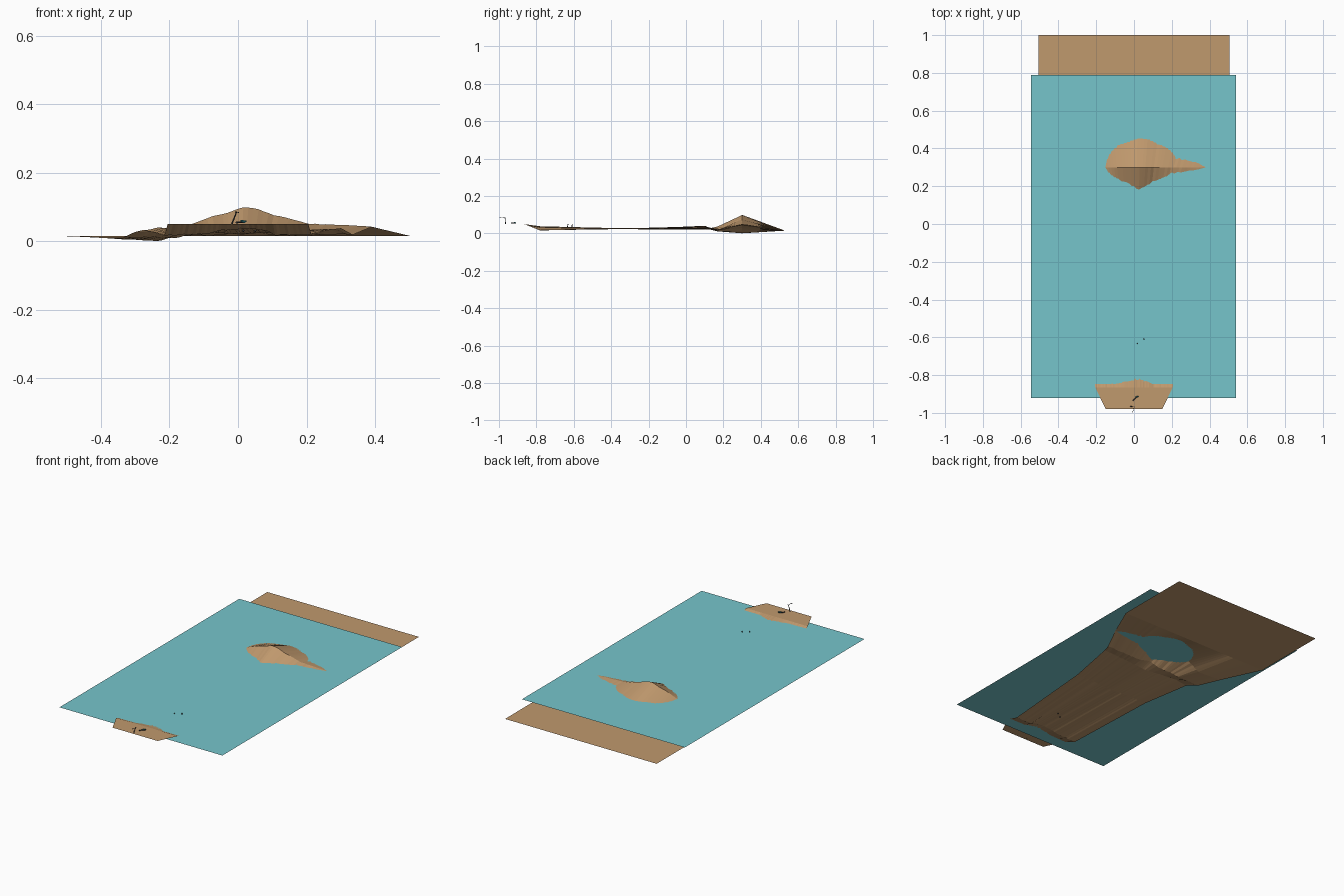
import bpy, bmesh, math, random
from mathutils import Vector

if "Cube" in bpy.data.objects:
    bpy.data.objects.remove(bpy.data.objects["Cube"])
random.seed(4)

def material(name, col):
    m = bpy.data.materials.new(name)
    m.diffuse_color = (*col, 1)
    m.use_nodes = True
    m.node_tree.nodes["Principled BSDF"].inputs["Base Color"].default_value = m.diffuse_color
    return m

SAND = material("sand", (0.53, 0.32, 0.155))
WATER = material("water", (0.18, 0.56, 0.60))
DARK = material("dark_wood", (0.04, 0.045, 0.05))
TEAL = material("deep_teal", (0.03, 0.22, 0.25))

def finish(name, bm, mat):
    me = bpy.data.meshes.new(name)
    bm.to_mesh(me)
    bm.free()
    me.materials.append(mat)
    ob = bpy.data.objects.new(name, me)
    bpy.context.collection.objects.link(ob)
    return ob

def lerp_table(table, x):
    if x <= table[0][0]:
        return table[0][1]
    for (a, za), (b, zb) in zip(table, table[1:]):
        if x <= b:
            return za + (zb - za) * (x - a) / (b - a)
    return table[-1][1]

# Terrain cross-sections: (x, z) profiles measured across the ridge width
ridge = [(-.39, .01), (-.23, 0), (-.18, .028), (-.15, .044), (-.13, .053), (-.08, .071),
         (-.04, .08), (0, .095), (.025, .1), (.06, .093), (.1, .077), (.14, .07),
         (.19, .056), (.21, .051), (.37, .044), (.39, .042)]
foot = [(-.39, .012), (-.2, .012), (-.15, .02), (-.08, .017), (-.04, .018), (0, .030),
        (.025, .039), (.06, .029), (.1, .022), (.14, .017), (.19, .018), (.39, .02)]
shelf = [(-.39, .028), (-.3, .04), (-.18, .034), (0, .02), (.2, .03), (.39, .038)]
channel = [(-.39, .026), (-.2, .03), (0, .021), (.2, .028), (.39, .03)]
shore = [(-.39, .018), (-.2, .02), (-.06, .034), (.04, .038), (.15, .03), (.2, .018), (.39, .018)]

# Rows: y, half width, profile (or a constant height), roughness
rows = [(-.98, .15, .05, 0), (-.865, .205, .05, 0), (-.78, .215, shore, .002),
        (-.2, .25, channel, .001), (.1, .30, shelf, .001), (.17, .335, foot, .0025),
        (.3, .39, ridge, .001), (.53, .505, .015, 0), (1, .505, .015, 0)]

# Sand sheet: the island rises out of it, the beach is its front end
bm = bmesh.new()
n = 52
grid = []
for y, hw, prof, rough in rows:
    line = []
    for i in range(n + 1):
        u = -1 + 2 * i / n
        z = prof if isinstance(prof, float) else lerp_table(prof, u * .39)
        z = max(0, z + random.uniform(-rough, rough))
        line.append(bm.verts.new((u * hw, y, z)))
    grid.append(line)
for a, b in zip(grid, grid[1:]):
    for i in range(n):
        bm.faces.new((a[i], a[i + 1], b[i + 1], b[i]))
finish("sand_terrain", bm, SAND)

# Water sheet
bm = bmesh.new()
bm.faces.new([bm.verts.new((x, y, .0435)) for x, y in
              ((-.545, -.92), (.54, -.92), (.54, .79), (-.545, .79))])
finish("water_surface", bm, WATER)

# Thin sticks for the tiny beach and water details
def stick(name, a, b, r, mat):
    a, b = Vector(a), Vector(b)
    bm = bmesh.new()
    bmesh.ops.create_cone(bm, cap_ends=True, segments=5, radius1=r, radius2=r * .7,
                          depth=(b - a).length)
    ob = finish(name, bm, mat)
    ob.rotation_euler = (b - a).to_track_quat('Z', 'Y').to_euler()
    ob.location = (a + b) / 2

# Leaning post with a forked top
stick("beach_post", (-.018, -.965, .05), (-.004, -.968, .086), .0025, DARK)
stick("post_fork", (-.008, -.998, .086), (.002, -.966, .084), .0015, DARK)
# Low bundle lying on the beach
stick("beach_log", (-.005, -.935, .055), (.02, -.91, .055), .003, DARK)
stick("beach_bundle", (.008, -.917, .058), (.024, -.912, .058), .004, TEAL)
# Small fins breaking the water
for i, (x, y) in enumerate(((.015, -.635), (.05, -.612))):
    stick(f"water_stub_{i + 1}", (x, y, .028), (x + .004, y + .004, .05), .003, DARK)
